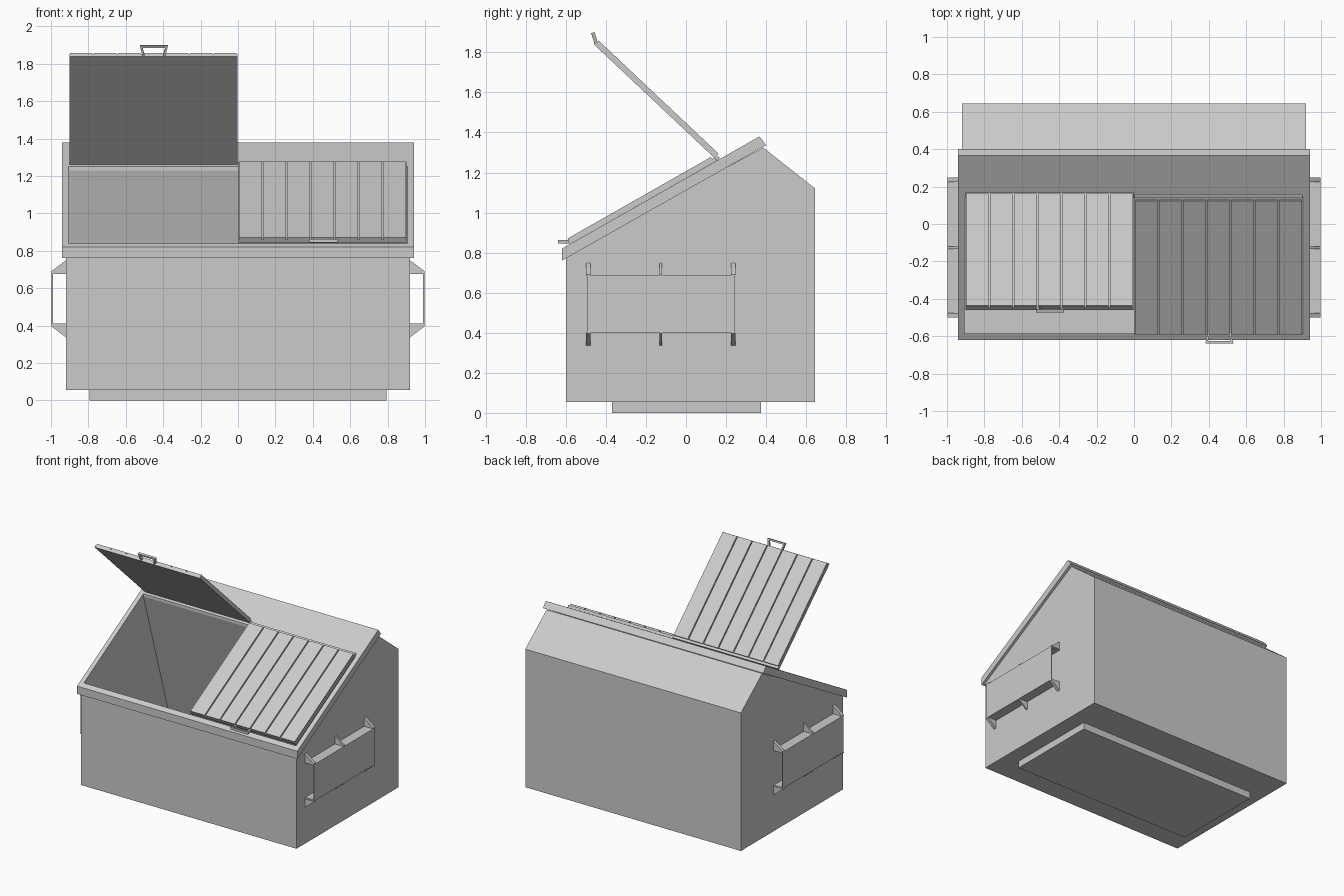
import bpy, bmesh, math
from mathutils import Matrix, Vector

if "Cube" in bpy.data.objects:
    bpy.data.objects.remove(bpy.data.objects["Cube"])


def prism(name, pts, lo, hi, to_xyz):
    """Extrude a 2D profile from lo to hi; to_xyz(a, b, t) maps it into space."""
    bm = bmesh.new()
    rings = [[bm.verts.new(to_xyz(a, b, t)) for a, b in pts] for t in (lo, hi)]
    n = len(pts)
    bm.faces.new(rings[0])
    bm.faces.new(rings[1][::-1])
    for i in range(n):
        j = (i + 1) % n
        bm.faces.new((rings[0][i], rings[1][i], rings[1][j], rings[0][j]))
    bmesh.ops.recalc_face_normals(bm, faces=bm.faces)
    me = bpy.data.meshes.new(name)
    bm.to_mesh(me)
    bm.free()
    ob = bpy.data.objects.new(name, me)
    bpy.context.collection.objects.link(ob)
    return ob


def along_x(a, b, t):
    return (t, a, b)


def along_y(a, b, t):
    return (a, t, b)


def box(name, x, y, z):
    return prism(name, [(x[0], z[0]), (x[1], z[0]), (x[1], z[1]), (x[0], z[1])], *y, along_y)


def mirror_x(ob):
    ob.modifiers.new("mirror", 'MIRROR').use_bisect_axis[0] = False


SLOPE = math.radians(29.6)

# Bin body, sloped rim with rear deck, and ground skid
body = prism("bin_body", [(-0.60, 0.055), (0.645, 0.055), (0.645, 1.12), (0.385, 1.325),
                          (-0.60, 0.785)], -0.92, 0.92, along_x)
rim = prism("top_rim", [(-0.62, 0.76), (0.40, 1.337), (0.367, 1.38), (-0.62, 0.82)],
            -0.94, 0.94, along_x)
box("ground_skid", (-0.795, 0.795), (-0.37, 0.375), (0, 0.055))

# Hollow interior under the lids, with a raked back wall
cutter = prism("cavity_cutter", [(-0.585, 0.08), (0.49, 0.08), (0.14, 1.23), (0.14, 1.7),
                                 (-0.585, 1.7)], -0.905, 0.905, along_x)
cutter.hide_render = True
for ob in (body, rim):
    m = ob.modifiers.new("hollow", 'BOOLEAN')
    m.operation, m.solver, m.object = 'DIFFERENCE', 'EXACT', cutter
    bpy.context.view_layer.objects.active = ob
    bpy.ops.object.modifier_apply(modifier=m.name)
bpy.data.objects.remove(cutter)

# Fork pockets on both sides: open sleeve plus triangular gussets
sleeve = [(0.918, 0.685), (0.997, 0.685), (0.997, 0.402), (0.918, 0.402),
          (0.918, 0.411), (0.989, 0.411), (0.989, 0.676), (0.918, 0.676)]
mirror_x(prism("fork_pocket", sleeve, -0.495, 0.245, along_y))
for y, w in ((-0.488, 0.012), (-0.127, 0.006), (0.236, 0.012)):
    for wall, edge in ((0.75, 0.685), (0.335, 0.402)):
        tip = edge + math.copysign(0.006, wall - edge)
        mirror_x(prism("pocket_gusset", [(0.918, wall), (0.918, edge), (0.997, edge), (0.997, tip)],
                       y - w, y + w, along_y))

# Lids: base sheet, seven raised slats and a loop handle, hinged at the deck
LENGTH = 0.845
HANDLE = [(-0.062, 0), (-0.075, 0.055), (0.075, 0.055), (0.062, 0),
          (0.050, 0), (0.061, 0.043), (-0.061, 0.043), (-0.050, 0)]


def handle_point(a, b, t):
    p = Matrix.Rotation(-SLOPE, 3, 'X') @ Vector((a, -b, t))
    return p + Vector((0, -LENGTH + 0.003, 0.013))


def lid(side, x0, angle):
    hinge = bpy.data.objects.new(side + "_lid_hinge", None)
    bpy.context.collection.objects.link(hinge)
    hinge.location = (x0, 0.155, 1.259)
    hinge.rotation_euler.x = angle
    parts = [box(side + "_lid_sheet", (0, 0.898), (-LENGTH, 0), (0.001, 0.02))]
    pitch = 0.898 / 7
    for i in range(7):
        parts.append(box(side + "_lid_slat", (i * pitch + 0.004, (i + 1) * pitch - 0.004),
                         (-LENGTH + 0.004, -0.018), (0.018, 0.031)))
    grip = prism(side + "_lid_handle", HANDLE, -0.009, 0.009, handle_point)
    grip.location.x = 0.452
    for p in parts + [grip]:
        p.parent = hinge


lid("closed", 0.004, SLOPE)
lid("open", -0.902, SLOPE - math.radians(72.9))
